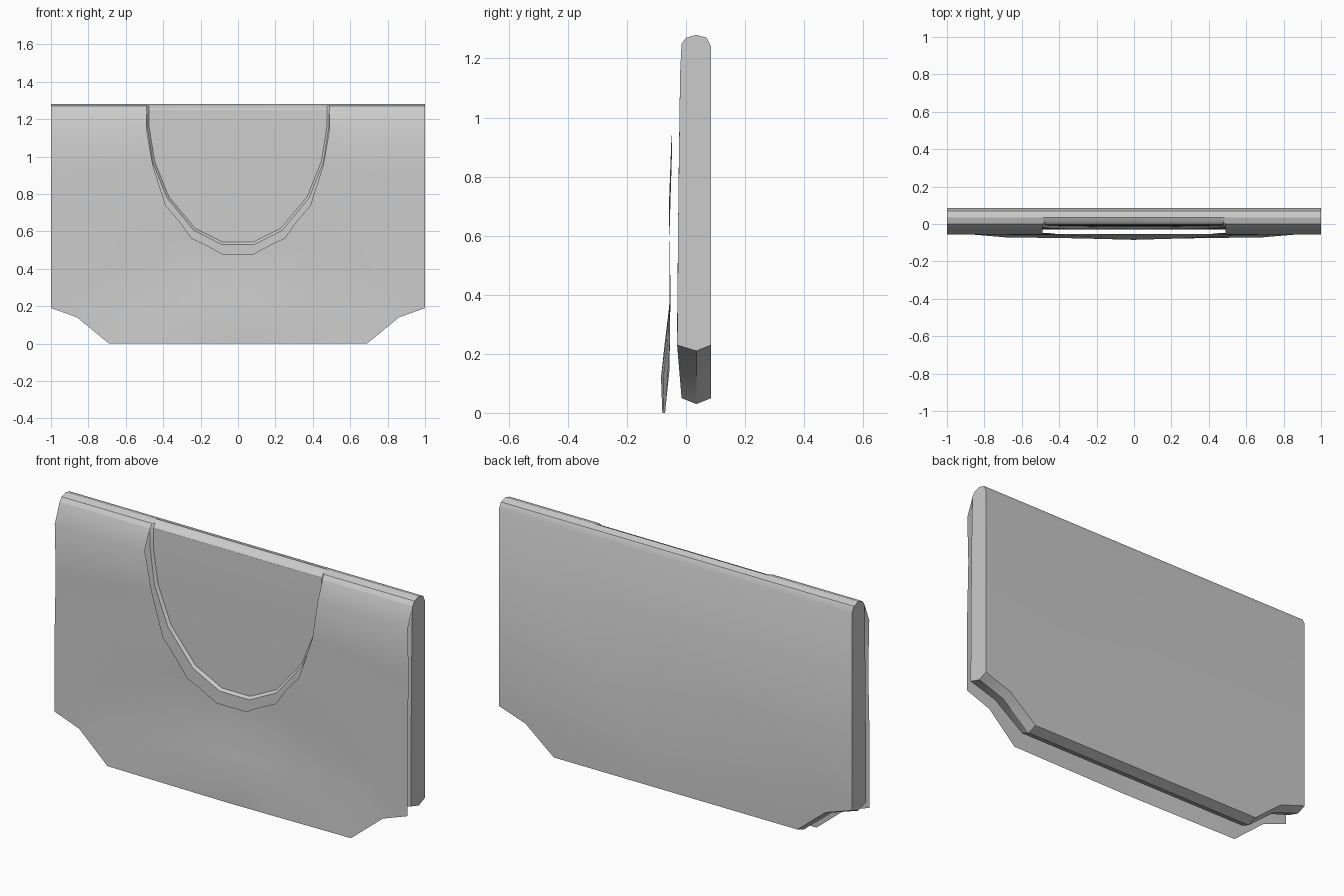
import bpy, bmesh, math

if "Cube" in bpy.data.objects:
    bpy.data.objects.remove(bpy.data.objects["Cube"])


def lerp_table(table, z):
    """Depth y at height z from a (z, y) table ordered downwards."""
    for (z0, y0), (z1, y1) in zip(table, table[1:]):
        if z >= z1:
            return y0 + (y1 - y0) * min(1, (z0 - z) / (z0 - z1))
    return table[-1][1]


def mirrored(half):
    """Full path from a right half that ends on x = 0."""
    return half + [(-x, z) for x, z in half[-2::-1]]


def grid(bm, rows):
    """Quads between successive rows of points."""
    vs = [[bm.verts.new(p) for p in row] for row in rows]
    for a, b in zip(vs, vs[1:]):
        for i in range(len(a) - 1):
            bm.faces.new((a[i], a[i + 1], b[i + 1], b[i]))


def between(inner, outer, depth, steps):
    """Rows blended from the U cut-out to the outline."""
    rows = []
    for s in range(steps + 1):
        t = s / steps
        row = []
        for (x0, z0), (x1, z1) in zip(inner, outer):
            x, z = x0 + (x1 - x0) * t, z0 + (z1 - z0) * t
            row.append((x, depth(x, z), z))
        rows.append(row)
    return rows


def finish(bm, name):
    bmesh.ops.remove_doubles(bm, verts=bm.verts, dist=0.0002)
    bmesh.ops.recalc_face_normals(bm, faces=bm.faces)
    me = bpy.data.meshes.new(name)
    bm.to_mesh(me)
    bm.free()
    ob = bpy.data.objects.new(name, me)
    bpy.context.collection.objects.link(ob)
    bpy.ops.object.select_all(action='DESELECT')
    ob.select_set(True)
    bpy.context.view_layer.objects.active = ob
    bpy.ops.object.shade_smooth_by_angle(angle=math.radians(32))
    return ob


# Pouch body
BODY = [(1.28, .035), (1.27, .0), (1.25, -.015), (1.15, -.02), (.8, -.025),
        (.3, -.03), (.23, -.03), (.05, -.015)]


def body_y(x, z):
    return lerp_table(BODY, z)


outline = mirrored([(1, 1.28), (1, 1.27), (1, 1.25), (1, 1.15), (1, .7),
                    (1, .23), (.85, .18), (.69, .05), (0, .05)])
u_rim = mirrored([(.488, 1.28), (.488, 1.27), (.488, 1.25), (.486, 1.16), (.457, .97),
                  (.38, .78), (.237, .606), (.085, .53), (0, .53)])
u_floor = mirrored([(.477, 1.28), (.477, 1.27), (.477, 1.25), (.475, 1.16), (.446, .975),
                    (.37, .786), (.23, .617), (.08, .542), (0, .542)])

bm = bmesh.new()
# front skin around the U, then its step down to the recessed panel
front = between(u_rim, outline, body_y, 3)
floor = [(x, body_y(x, z) + (.012 if z < 1.275 else 0), z) for x, z in u_floor]
grid(bm, [floor] + front)
grid(bm, [[floor[i], floor[-1 - i]] for i in range(8)])
# ridged lower edge
low = outline[5:-5]
grid(bm, [[(x, body_y(x, z), z) for x, z in low],
          [(x, .035, z - .02) for x, z in low],
          [(x, .085, z) for x, z in low]])
# rounded top edge, back and flat ends
top = [(.035, 1.28), (.07, 1.27), (.085, 1.24)]
grid(bm, [[(-1, y, z), (1, y, z)] for y, z in top])
bm.faces.new([bm.verts.new(p) for p in
              [(-1, .085, 1.24), (1, .085, 1.24)] + [(x, .085, z) for x, z in low]])
for s in (1, -1):
    side = [(body_y(1, z), z) for x, z in outline[:6]] + [(.035, .21), (.085, .23)] + top[:0:-1]
    bm.faces.new([bm.verts.new((s, y, z)) for y, z in side])
finish(bm, "pouch_body")

# Front flap with U cut-out
FLAP = [(1.25, -.015), (1.15, -.055), (.9, -.047), (.7, -.058), (.4, -.052),
        (.13, -.056), (0, -.07)]


def flap_y(x, z):
    hump = math.exp(-(x / .45) ** 2)
    tall = max(0, 1 - abs(z - .13) / (.27 if z > .13 else .2))
    return lerp_table(FLAP, z) - .029 * hump * tall


flap_outer = mirrored([(1, 1.25), (1, 1.15), (1, .9), (1, .6), (1, .19),
                       (.86, .14), (.69, 0), (.3, 0), (0, 0)])
flap_u = mirrored([(.49, 1.25), (.49, 1.15), (.455, .95), (.385, .735), (.31, .65),
                   (.25, .565), (.16, .522), (.085, .48), (0, .48)])
bm = bmesh.new()
grid(bm, between(flap_u, flap_outer, flap_y, 4))
finish(bm, "front_flap")
